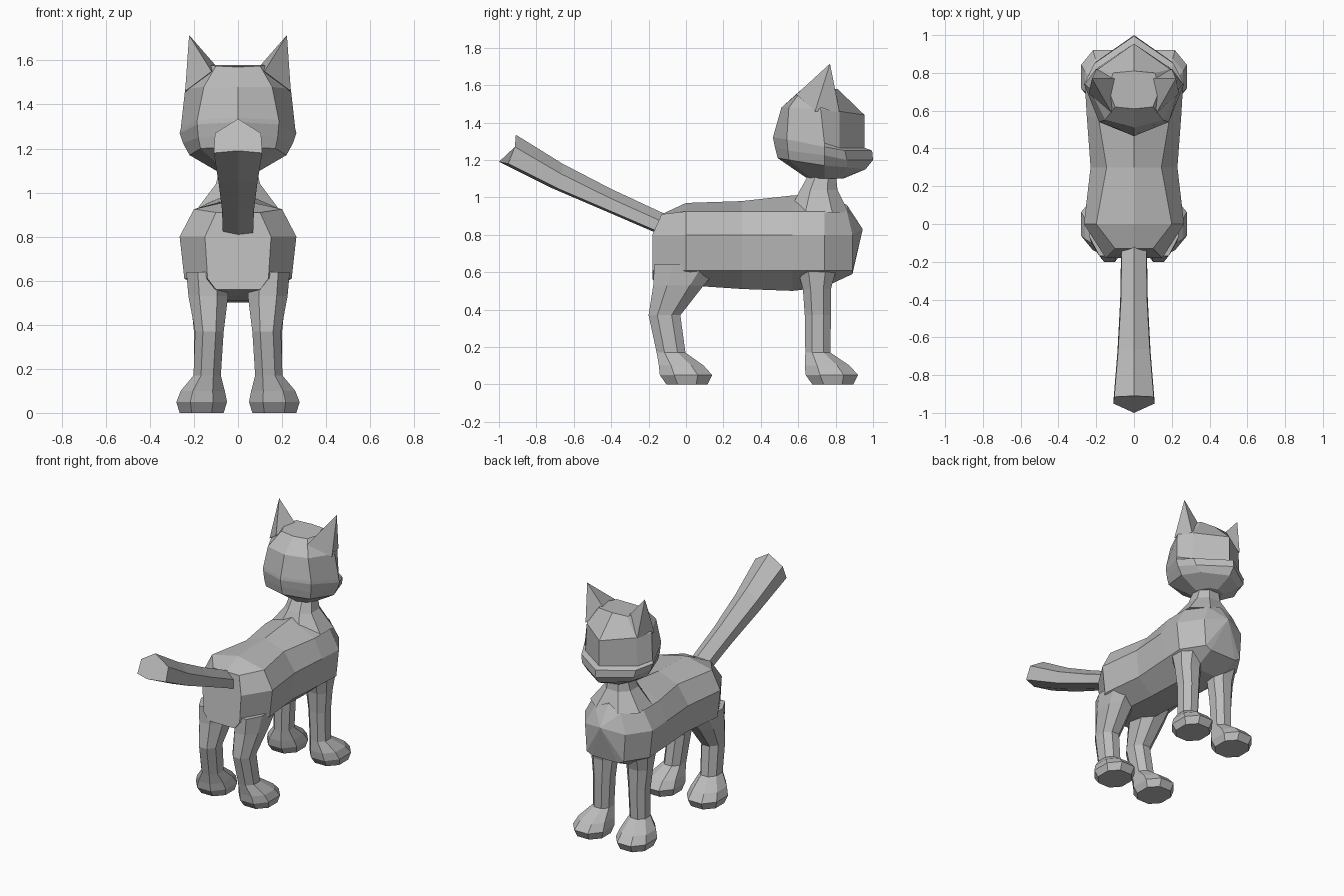
import bpy
import bmesh
from mathutils import Vector

default_cube = bpy.data.objects.get("Cube")
if default_cube:
    bpy.data.objects.remove(default_cube, do_unlink=True)

# Single flat fur colour
fur_colour = (0.5, 0.5, 0.5, 1)
fur = bpy.data.materials.new("grey_fur")
fur.use_nodes = True
fur.diffuse_color = fur_colour
for node in fur.node_tree.nodes:
    if node.type == 'BSDF_PRINCIPLED':
        node.inputs["Base Color"].default_value = fur_colour
        node.inputs["Roughness"].default_value = 0.8


def mirrored(half):
    """Close a half outline, running from centre line to centre line, across x."""
    return half + [(-x, y, z) for x, y, z in reversed(half[1:-1])]


def finish(name, mesh_data):
    """Turn bmesh data into a flat shaded object with the fur material."""
    bmesh.ops.recalc_face_normals(mesh_data, faces=mesh_data.faces)
    mesh = bpy.data.meshes.new(name)
    mesh_data.to_mesh(mesh)
    mesh_data.free()
    mesh.materials.append(fur)
    part = bpy.data.objects.new(name, mesh)
    bpy.context.collection.objects.link(part)
    return part


def loft(name, outlines, tip=None):
    """Skin a list of closed outlines; the last one may come to a blunt tip."""
    bm = bmesh.new()
    rings = [[bm.verts.new(point) for point in outline] for outline in outlines]
    count = len(rings[0])
    for lower, upper in zip(rings, rings[1:]):
        for i in range(count):
            j = (i + 1) % count
            bm.faces.new((lower[i], lower[j], upper[j], upper[i]))
    bm.faces.new(rings[0])
    if tip:
        apex = bm.verts.new(tip)
        for i in range(count):
            bm.faces.new((rings[-1][i], rings[-1][(i + 1) % count], apex))
    else:
        bm.faces.new(rings[-1])
    return finish(name, bm)


def chamfered(z, cx, cy, hx, hy):
    """Eight-sided level outline used for the limbs and the neck."""
    cut = 0.45
    corners = [(1, -cut), (1, cut), (cut, 1), (-cut, 1),
               (-1, cut), (-1, -cut), (-cut, -1), (cut, -1)]
    return [(cx + hx * u, cy + hy * v, z) for u, v in corners]


# Body: cross sections from the rump to the chest
def body_section(y, top, shoulder, side, bottom, lean=0):
    return mirrored([
        (0, y + lean, top),
        (shoulder, y + lean, min(top, 0.925)),
        (side, y, 0.8),
        (side * 0.92, y, 0.61),
        (0.1, y, bottom),
        (0, y, bottom),
    ])


loft("body", [
    body_section(-0.18, 0.91, 0.1, 0.15, 0.56, lean=0.05),
    body_section(0, 0.97, 0.2, 0.265, 0.53),
    body_section(0.3, 0.98, 0.145, 0.23, 0.51),
    body_section(0.57, 1.01, 0.19, 0.25, 0.5),
    body_section(0.74, 1.02, 0.19, 0.26, 0.52),
    body_section(0.89, 0.96, 0.1, 0.155, 0.59, lean=-0.03),
], tip=(0, 0.945, 0.83))

# Neck: flares out into the shoulders
loft("neck", [
    chamfered(0.92, 0, 0.71, 0.19, 0.16),
    chamfered(1.04, 0, 0.71, 0.1, 0.1),
    chamfered(1.13, 0, 0.73, 0.08, 0.07),
])


# Head: each outline runs from the back of the skull to the nose
def head_section(back, back_corner, cheek, face_corner, nose):
    return mirrored([back, back_corner, cheek, face_corner, nose])


loft("head", [
    # underside of the jaw
    head_section((0, 0.65, 1.1), (0.06, 0.67, 1.1), (0.1, 0.74, 1.1),
                 (0.06, 0.82, 1.1), (0, 0.84, 1.1)),
    head_section((0, 0.49, 1.21), (0.17, 0.55, 1.2), (0.22, 0.74, 1.17),
                 (0.16, 0.86, 1.16), (0, 0.96, 1.15)),
    # lower lip and top of the muzzle
    head_section((0, 0.475, 1.27), (0.18, 0.545, 1.25), (0.25, 0.74, 1.225),
                 (0.2, 0.86, 1.2), (0, 1, 1.2)),
    head_section((0, 0.465, 1.32), (0.185, 0.54, 1.31), (0.265, 0.74, 1.27),
                 (0.21, 0.85, 1.25), (0, 0.995, 1.25)),
    # flat face set back above the muzzle
    head_section((0, 0.47, 1.34), (0.185, 0.54, 1.33), (0.26, 0.74, 1.29),
                 (0.2, 0.82, 1.265), (0, 0.955, 1.265)),
    head_section((0, 0.51, 1.48), (0.155, 0.55, 1.48), (0.24, 0.72, 1.47),
                 (0.19, 0.82, 1.46), (0, 0.955, 1.44)),
    # crown
    head_section((0, 0.61, 1.57), (0.1, 0.62, 1.575), (0.14, 0.72, 1.58),
                 (0.11, 0.8, 1.58), (0, 0.81, 1.58)),
])

# Ears: sharp four-sided pyramids growing out of the crown
for side_name, side in (("left", 1), ("right", -1)):
    bm = bmesh.new()
    base_points = [(0.12, 0.59, 1.55), (0.24, 0.69, 1.46),
                   (0.2, 0.82, 1.46), (0.095, 0.77, 1.57)]
    base = [bm.verts.new((x * side, y, z)) for x, y, z in base_points]
    apex = bm.verts.new((0.222 * side, 0.77, 1.715))
    for i in range(len(base)):
        bm.faces.new((base[i - 1], base[i], apex))
    bm.faces.new(base)
    finish(side_name + "_ear", bm)


# Tail: ridged section that widens towards the raised end
def tail_section(top, bottom, width):
    top, bottom = Vector((0, *top)), Vector((0, *bottom))
    upper = top + Vector((width * 0.95, -0.005, -0.45 * (top.z - bottom.z)))
    lower = Vector((width, bottom.y + 0.05, bottom.z - 0.01))
    return mirrored([tuple(p) for p in (top, upper, lower, bottom)])


loft("tail", [
    tail_section((-0.11, 0.91), (-0.16, 0.81), 0.068),
    tail_section((-0.4, 1.045), (-0.45, 0.935), 0.073),
    tail_section((-0.66, 1.18), (-0.73, 1.055), 0.088),
    tail_section((-0.91, 1.335), (-1, 1.19), 0.11),
])


# Legs: top to ankle, followed by a shared paw shape
def leg(name, shaft, paw_y):
    paw = [
        (0.1, 0.16, paw_y - 0.025, 0.1, 0.12),
        (0.05, 0.165, paw_y, 0.115, 0.14),
        (0, 0.165, paw_y + 0.005, 0.1, 0.11),
    ]
    outlines = [chamfered(*ring) for ring in shaft + paw]
    for side_name, side in (("left", 1), ("right", -1)):
        loft(side_name + "_" + name,
             [[(x * side, y, z) for x, y, z in outline] for outline in outlines])


leg("front_leg", [
    (0.64, 0.14, 0.7, 0.09, 0.11),
    (0.51, 0.135, 0.7, 0.08, 0.075),
    (0.37, 0.135, 0.705, 0.065, 0.07),
    (0.17, 0.14, 0.705, 0.06, 0.067),
], 0.78)

leg("rear_leg", [
    (0.64, 0.14, 0.01, 0.095, 0.18),
    (0.53, 0.135, -0.04, 0.09, 0.135),
    (0.37, 0.13, -0.115, 0.065, 0.085),
    (0.17, 0.14, -0.08, 0.062, 0.077),
], 0)
